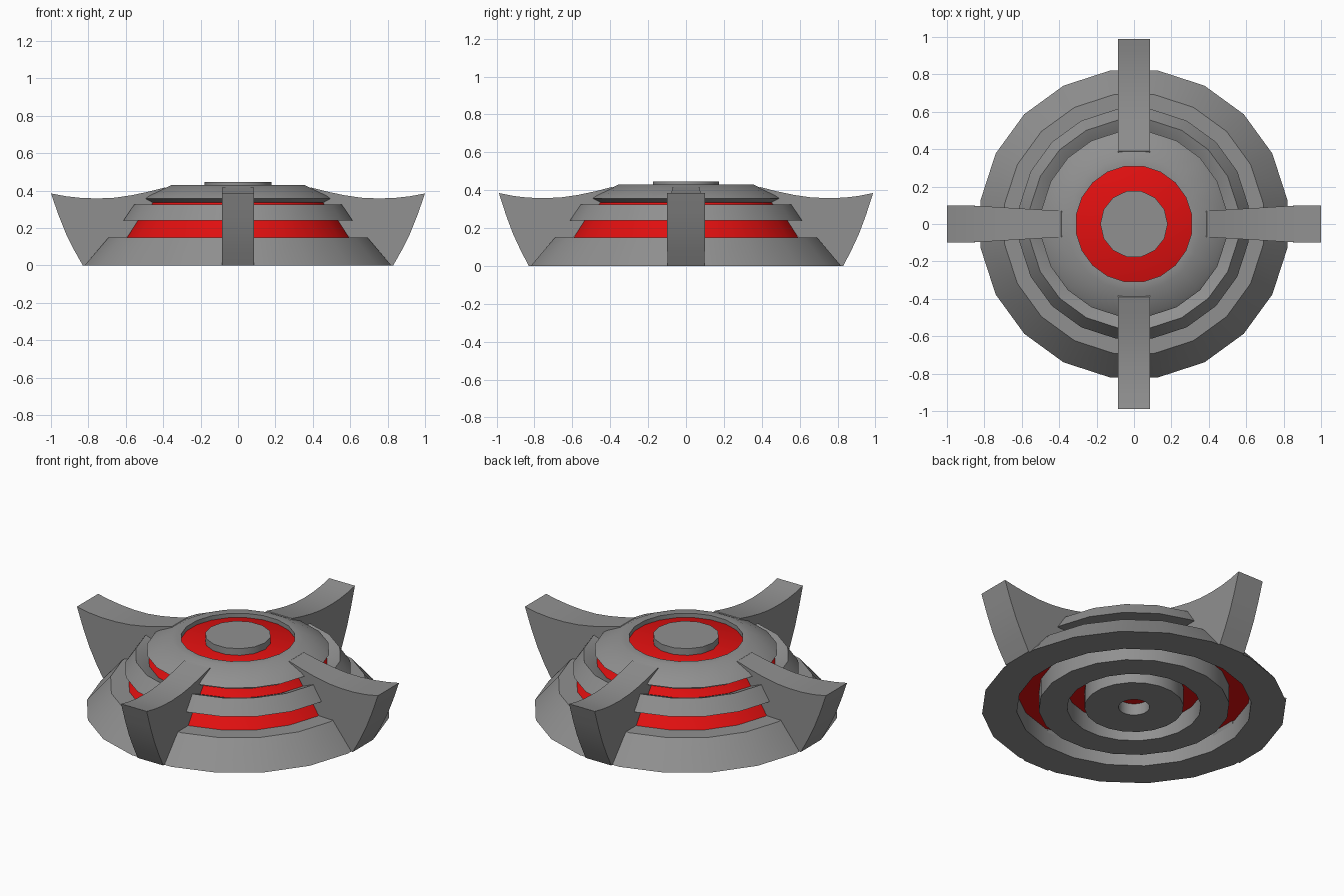
import bpy, bmesh, math
from mathutils import Matrix

cube = bpy.data.objects.get("Cube")
if cube:
    bpy.data.objects.remove(cube, do_unlink=True)


def material(name, color):
    m = bpy.data.materials.new(name)
    m.use_nodes = True
    m.diffuse_color = color
    m.node_tree.nodes["Principled BSDF"].inputs["Base Color"].default_value = color
    return m


GREY = material("hull grey", (0.28, 0.28, 0.28, 1))
RED = material("glow red", (0.76, 0.005, 0.005, 1))


def finish(name, bm, mat):
    bmesh.ops.recalc_face_normals(bm, faces=bm.faces)
    mesh = bpy.data.meshes.new(name)
    bm.to_mesh(mesh)
    bm.free()
    mesh.materials.append(mat)
    obj = bpy.data.objects.new(name, mesh)
    bpy.context.collection.objects.link(obj)
    bpy.ops.object.select_all(action='DESELECT')
    obj.select_set(True)
    bpy.context.view_layer.objects.active = obj
    bpy.ops.object.shade_smooth_by_angle(angle=math.radians(30))
    return obj


def lathe(name, profile, mat, sides=20, turn=0.5):
    """Revolve a closed (radius, height) outline; radius 0 lies on the axis."""
    bm = bmesh.new()
    rings = []
    for r, z in profile:
        if r == 0:
            rings.append([bm.verts.new((0, 0, z))] * sides)
            continue
        angles = [2 * math.pi * (i + turn) / sides for i in range(sides)]
        rings.append([bm.verts.new((r * math.cos(a), r * math.sin(a), z)) for a in angles])
    for k, low in enumerate(rings):
        high = rings[(k + 1) % len(rings)]
        for i in range(sides):
            j = (i + 1) % sides
            corners = list(dict.fromkeys((low[i], low[j], high[j], high[i])))
            if len(corners) > 2:
                bm.faces.new(corners)
    return finish(name, bm, mat)


# Stacked grey tiers
lathe("base_ring", [(.64, 0), (.83, 0), (.70, .15), (.58, .15), (.64, .12)], GREY)
lathe("middle_tier", [(.50, .24), (.62, .24), (.562, .325), (.49, .295), (.46, .27)], GREY)
lathe("top_tier", [(.44, .333), (.46, .335), (.50, .357), (.48, .372), (.36, .43),
                   (.312, .43), (.312, .39), (.40, .35)], GREY)

# Red body seen between the tiers, in the top recess and in the underside grooves
lathe("red_core", [(0, .11), (.645, .11), (.60, .15), (.535, .25), (.485, .30),
                   (.455, .345), (.38, .37), (.31, .405), (0, .405)], RED)

# Top button and underside rings
lathe("top_button", [(0, .39), (.18, .39), (.18, .445), (0, .445)], GREY, sides=14, turn=0)
lathe("underside_ring", [(.365, 0), (.52, 0), (.52, .13), (.365, .13)], GREY)
lathe("underside_hub", [(.085, 0), (.27, 0), (.27, .13), (.085, .13)], GREY)
lathe("hub_socket", [(0, .07), (.09, .07), (.09, .12), (0, .12)], RED)

# Four curved fins
FIN = [(.66, 0), (.83, 0), (.875, .08), (.92, .17), (.96, .27), (1, .385),
       (.92, .37), (.84, .361), (.75, .358), (.66, .362), (.57, .375),
       (.48, .394), (.39, .417), (.36, .40), (.50, .23), (.62, .13)]


def fin(name, degrees, reach, inner, outer):
    bm = bmesh.new()
    sides = []
    for s in (-1, 1):
        sides.append([])
        for r, z in FIN:
            half = inner + (outer - inner) * (r - .39) / .5 if r < .89 else outer
            x = r if r <= .83 else .83 + (r - .83) * (reach - .83) / .17
            sides[-1].append(bm.verts.new((x, s * half, z)))
    left, right = sides
    bm.faces.new(left)
    bm.faces.new(right)
    for i in range(len(FIN)):
        j = (i + 1) % len(FIN)
        bm.faces.new((left[i], left[j], right[j], right[i]))
    bm.transform(Matrix.Rotation(math.radians(degrees), 4, 'Z'))
    finish(name, bm, GREY)


for name, degrees in (("left_fin", 0), ("right_fin", 180)):
    fin(name, degrees, 1.0, .07, .10)
for name, degrees in (("back_fin", 90), ("front_fin", 270)):
    fin(name, degrees, .988, .085, .085)
